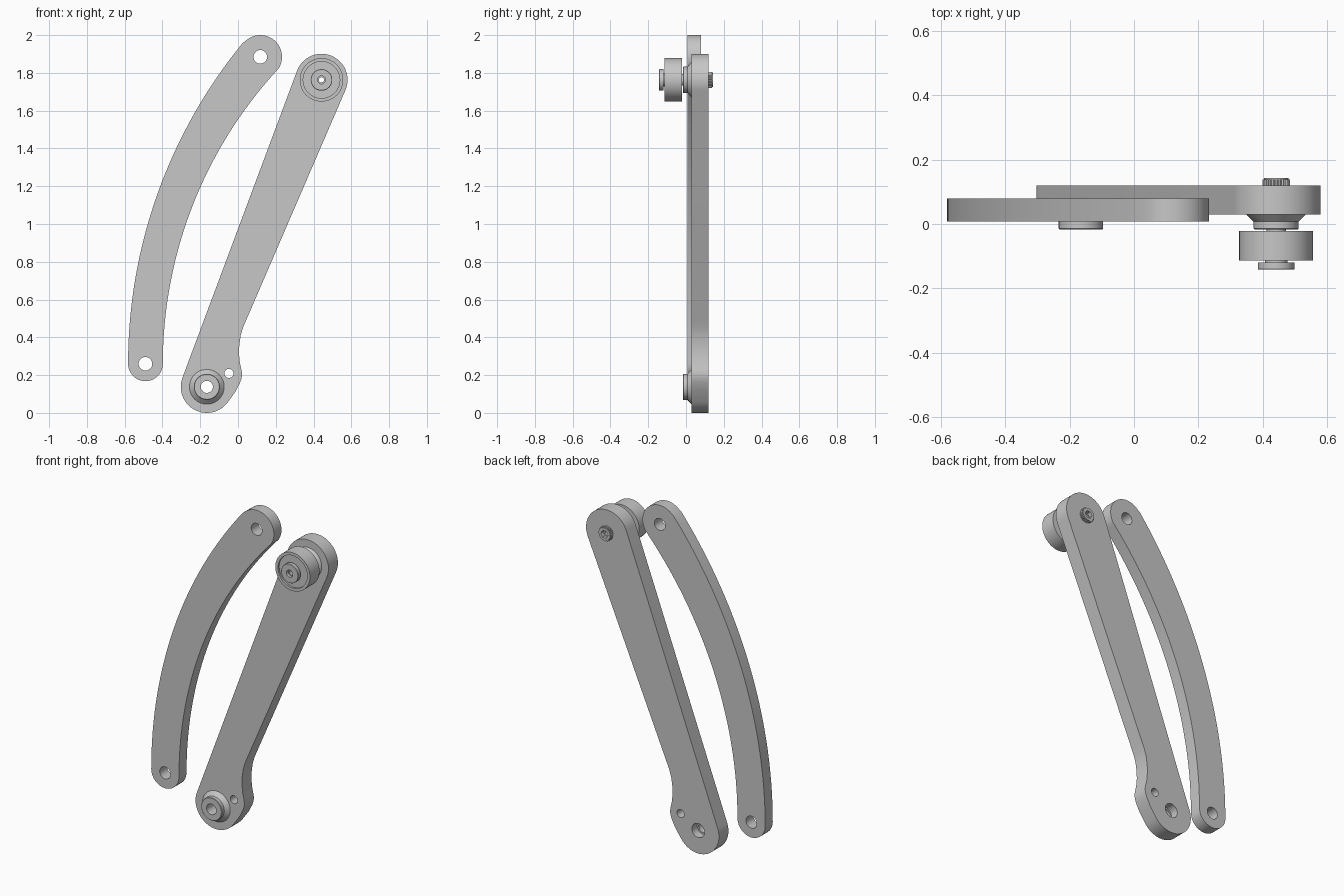
import bpy
import bmesh
from math import cos, sin, pi, radians

cube = bpy.data.objects.get("Cube")
if cube:
    bpy.data.objects.remove(cube)

metal = bpy.data.materials.new("light grey metal")
metal.use_nodes = True
GREY = (0.57, 0.57, 0.57, 1)
metal.diffuse_color = GREY
metal.node_tree.nodes["Principled BSDF"].inputs["Base Color"].default_value = GREY


def finish(bm, name):
    bmesh.ops.recalc_face_normals(bm, faces=bm.faces)
    mesh = bpy.data.meshes.new(name)
    bm.to_mesh(mesh)
    bm.free()
    mesh.materials.append(metal)
    ob = bpy.data.objects.new(name, mesh)
    bpy.context.collection.objects.link(ob)
    bpy.ops.object.select_all(action="DESELECT")
    ob.select_set(True)
    bpy.context.view_layer.objects.active = ob
    bpy.ops.object.shade_smooth_by_angle(angle=radians(28))


def arc(c, r, a0, a1, n=24):
    """Points on an arc, angles in degrees, both ends included."""
    angles = [radians(a0 + (a1 - a0) * i / n) for i in range(n + 1)]
    return [(c[0] + r * cos(a), c[1] + r * sin(a)) for a in angles]


def circle(c, r, n=32):
    return arc(c, r, 0, 360, n)[:-1]


def plate(name, loops, y0, y1):
    """Extrude an outline with holes, drawn in x and z, from y0 to y1."""
    bm = bmesh.new()
    for loop in loops:
        vs = [bm.verts.new((x, y0, z)) for x, z in loop]
        for i, v in enumerate(vs):
            bm.edges.new((vs[i - 1], v))
    bmesh.ops.triangle_fill(bm, edges=bm.edges[:], use_beauty=True)
    new = bmesh.ops.extrude_face_region(bm, geom=bm.faces[:], use_keep_orig=True)["geom"]
    verts = [g for g in new if isinstance(g, bmesh.types.BMVert)]
    bmesh.ops.translate(bm, verts=verts, vec=(0, y1 - y0, 0))
    finish(bm, name)


def lathe(name, c, profile):
    """Turn a closed (radius, y) profile about the y axis through c."""
    bm = bmesh.new()
    vs = [bm.verts.new((c[0] + r, y, c[1])) for r, y in profile]
    for i, v in enumerate(vs):
        bm.edges.new((vs[i - 1], v))
    bmesh.ops.spin(bm, geom=bm.verts[:] + bm.edges[:], cent=(c[0], 0, c[1]),
                   axis=(0, 1, 0), angle=2 * pi, steps=48, use_merge=True)
    finish(bm, name)


# Curved link: two round ends joined by an outer and an inner arc
low, high = (-0.49, 0.26), (0.118, 1.885)
R_OUT, R_IN = 2.68, 2.30
outer = arc((-0.582 + R_OUT, 0.26), R_OUT, 180, 180 - 39.3, 32)
inner = arc((-0.398 + R_IN, 0.26), R_IN, 180 - 42.4, 180, 32)
outline = (outer + arc(high, 0.115, 140, -40)[1:-1] + inner
           + arc(low, 0.092, 0, -180)[1:-1])
plate("curved_link", [outline, circle(low, 0.036), circle(high, 0.036)], 0.008, 0.08)

# Straight arm with a waisted heel beside the lower pivot
foot, head = (-0.165, 0.138), (0.442, 1.763)
heel = [(-0.012, 0.115), (0.011, 0.16), (0.019, 0.183), (0.022, 0.205),
        (0.019, 0.225), (0.01, 0.265), (0.005, 0.315), (0.007, 0.36),
        (0.014, 0.41), (0.026, 0.45), (0.043, 0.49)]
outline = (arc(foot, 0.138, 159.6, 325) + heel
           + arc(head, 0.138, -23.7, 159.6, 32))
plate("straight_arm", [outline, circle(foot, 0.042), circle((-0.048, 0.209), 0.024),
                       circle(head, 0.03)], 0.03, 0.12)

# Flared bosses on the front of the arm
lathe("lower_boss", foot, [(0.032, -0.017), (0.066, -0.017), (0.069, -0.014), (0.069, 0.007),
                           (0.092, 0.03), (0.042, 0.03), (0.042, 0.07), (0.032, 0.07)])
lathe("upper_boss", head, [(0.03, -0.017), (0.067, -0.017), (0.07, -0.014), (0.07, 0.007),
                           (0.093, 0.03), (0.03, 0.03)])

# Roller with a shallow recess in its front face
lathe("roller", head, [(0.03, -0.022), (0.115, -0.022), (0.115, -0.113),
                       (0.097, -0.113), (0.097, -0.102), (0.03, -0.102)])

# Hollow pin with its front cap
lathe("pin", head, [(0.014, 0.12), (0.03, 0.12), (0.03, -0.107), (0.035, -0.107),
                    (0.035, -0.119), (0.057, -0.119), (0.057, -0.14), (0.055, -0.142),
                    (0.021, -0.142), (0.021, -0.124), (0.014, -0.124)])

# Knurled head with a hexagonal socket on the back
TEETH = 28
knurl = []
for i in range(TEETH * 2):
    r = 0.043 if i % 2 else 0.04
    a = pi * i / TEETH
    knurl.append((head[0] + r * cos(a), head[1] + r * sin(a)))
socket = circle(head, 0.024, 6)
plate("knurled_head", [knurl, socket], 0.12, 0.138)
plate("knurled_head_rim", [circle(head, 0.038), socket], 0.138, 0.143)
